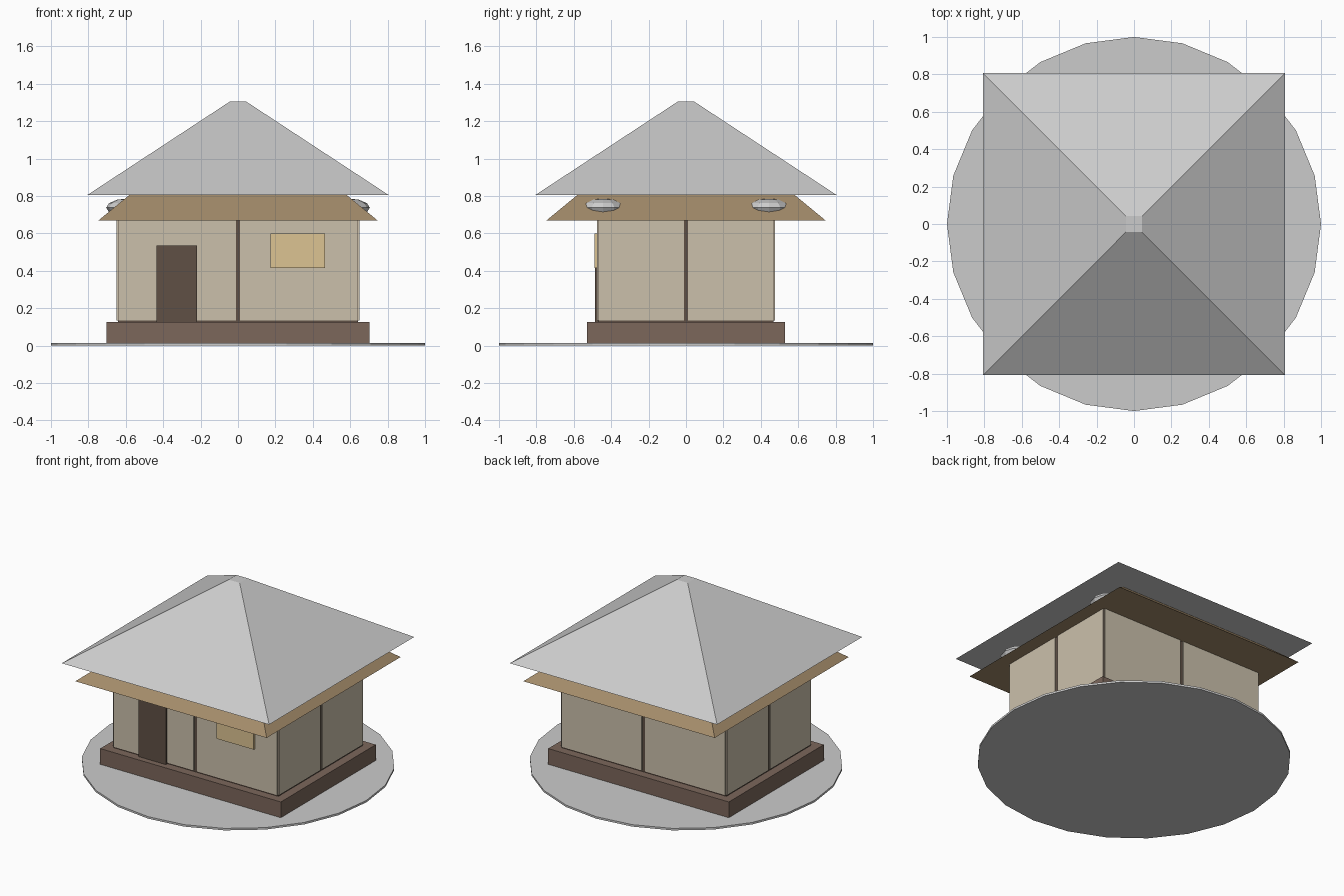
import bpy
from math import pi, sqrt

if "Cube" in bpy.data.objects:
    bpy.data.objects.remove(bpy.data.objects["Cube"])


def material(name, rgb):
    m = bpy.data.materials.new(name)
    m.diffuse_color = (*rgb, 1)
    m.use_nodes = True
    m.node_tree.nodes["Principled BSDF"].inputs["Base Color"].default_value = m.diffuse_color
    return m


BASE = material("base_wood", (0.20, 0.135, 0.105))
DARK = material("dark_wood", (0.115, 0.08, 0.06))
PLASTER = material("plaster", (0.60, 0.53, 0.41))
TAN = material("eave_wood", (0.37, 0.26, 0.145))
PANE = material("window_paper", (0.72, 0.55, 0.29))


def finish(name, mat):
    ob = bpy.context.object
    ob.name = name
    if mat:
        ob.data.materials.append(mat)
    return ob


def box(name, x0, x1, y0, y1, z0, z1, mat):
    bpy.ops.mesh.primitive_cube_add(
        size=1, location=((x0 + x1) / 2, (y0 + y1) / 2, (z0 + z1) / 2))
    ob = finish(name, mat)
    ob.scale = (x1 - x0, y1 - y0, z1 - z0)
    return ob


def hip(name, bottom, top, z0, z1, mat=None):
    """Square frustum given by half-widths."""
    bpy.ops.mesh.primitive_cone_add(
        vertices=4, radius1=bottom * sqrt(2), radius2=top * sqrt(2),
        depth=z1 - z0, location=(0, 0, (z0 + z1) / 2), rotation=(0, 0, pi / 4))
    return finish(name, mat)


# Ground disc and foundation
bpy.ops.mesh.primitive_cylinder_add(vertices=24, radius=1, depth=0.014,
                                    location=(0, 0, 0.007))
finish("ground_disc", None)
box("foundation", -0.703, 0.703, -0.528, 0.528, 0.014, 0.125, BASE)

# Dark timber core that shows in the gaps between the plaster panels
box("timber_core", -0.642, 0.642, -0.468, 0.468, 0.12, 0.69, DARK)

# Two plaster panels per wall
for s in (-1, 1):
    for t in (-1, 1):
        a, b = sorted((t * 0.012, t * 0.638))
        c, d = sorted((s * 0.45, s * 0.475))
        box("wall_panel_y", a, b, c, d, 0.135, 0.69, PLASTER)
        a, b = sorted((t * 0.012, t * 0.464))
        c, d = sorted((s * 0.62, s * 0.649))
        box("wall_panel_x", c, d, a, b, 0.135, 0.69, PLASTER)

# Door and window
box("door", -0.435, -0.22, -0.487, -0.46, 0.125, 0.535, DARK)
box("window", 0.175, 0.465, -0.49, -0.46, 0.415, 0.60, PANE)

# Eave skirt and main roof
hip("eave_skirt", 0.745, 0.58, 0.67, 0.806, TAN)
hip("roof", 0.807, 0.043, 0.804, 1.305)

# Flattened snow lumps on the side eaves
for sx in (-1, 1):
    for sy in (-1, 1):
        bpy.ops.mesh.primitive_uv_sphere_add(
            segments=12, ring_count=6, radius=1,
            location=(sx * 0.585, sy * 0.443, 0.737))
        finish("eave_lump", None).scale = (0.12, 0.12, 0.05)
